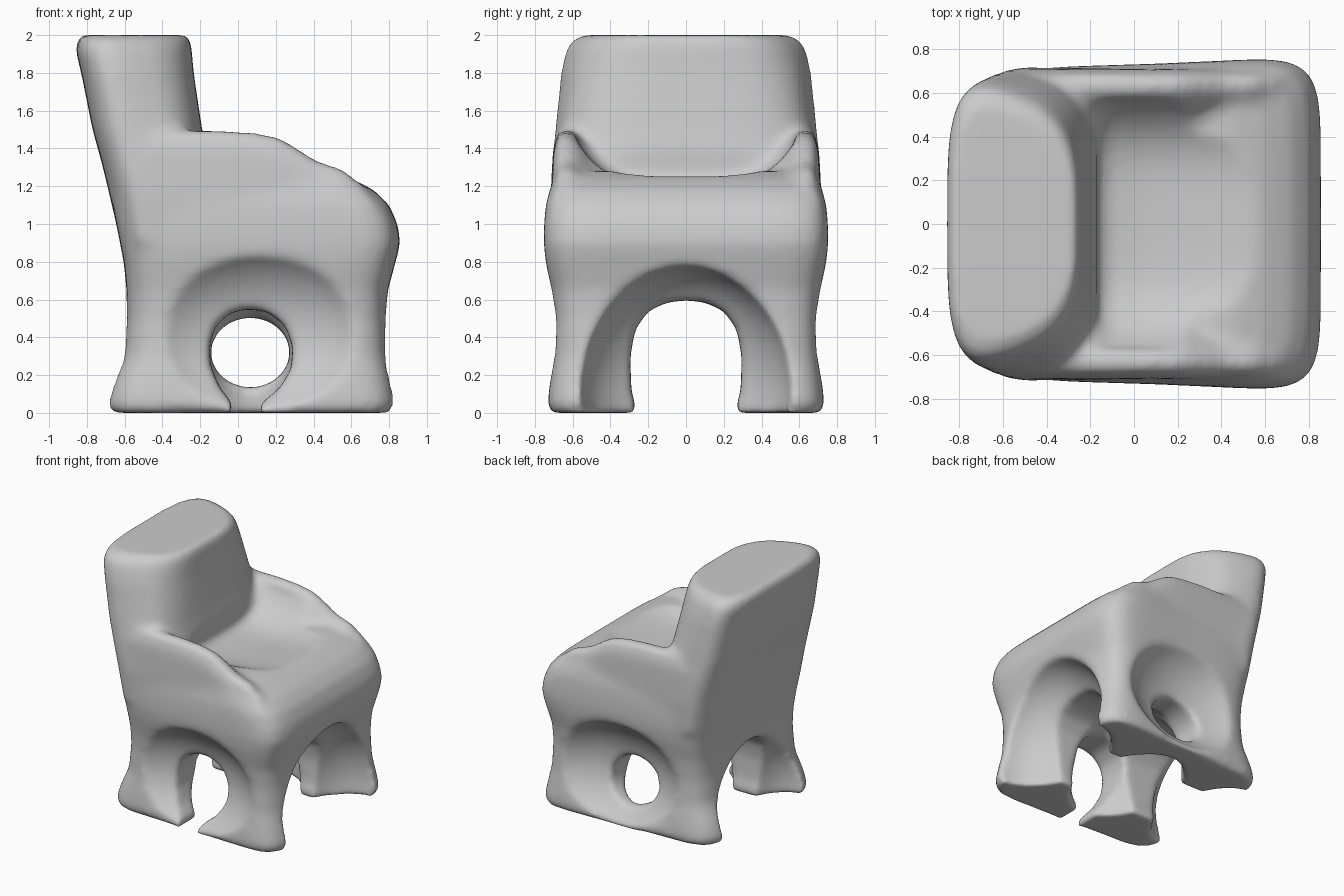
import bpy, bmesh, math
from mathutils import Vector

if "Cube" in bpy.data.objects:
    bpy.data.objects.remove(bpy.data.objects["Cube"])


def loft(bm, rings):
    """Skin a list of equally long point rings and cap both ends."""
    loops = [[bm.verts.new(p) for p in r] for r in rings]
    n = len(loops[0])
    for a, b in zip(loops, loops[1:]):
        for i in range(n):
            j = (i + 1) % n
            bm.faces.new((a[i], a[j], b[j], b[i]))
    bm.faces.new(loops[0][::-1])
    bm.faces.new(loops[-1])


def section(z, x0, x1, hw, power, taper=0.0, n=64):
    """Rounded rectangle at height z, optionally narrower towards +x."""
    pts = []
    for i in range(n):
        a = 2 * math.pi * i / n
        c, s = math.cos(a), math.sin(a)
        u = math.copysign(abs(c) ** (2 / power), c)
        v = math.copysign(abs(s) ** (2 / power), s)
        k = 1 - taper * ((u + 1) / 2) ** 2
        pts.append(Vector(((x0 + x1) / 2 + u * (x1 - x0) / 2, v * hw * k, z)))
    return pts


def to_object(bm, name, cutter=False):
    bmesh.ops.recalc_face_normals(bm, faces=bm.faces)
    me = bpy.data.meshes.new(name)
    bm.to_mesh(me)
    bm.free()
    ob = bpy.data.objects.new(name, me)
    bpy.context.collection.objects.link(ob)
    if cutter:
        ob.hide_render = True
        ob.display_type = 'WIRE'
    return ob


def tunnel(name, profile, span, axis):
    """Straight cutter: a profile pushed along x or y."""
    bm = bmesh.new()
    loft(bm, [[Vector((p, u, z) if axis == 'X' else (u, p, z)) for u, z in profile]
              for p in span])
    return to_object(bm, name, True)


def ellipsoid(name, centre, radii):
    """Ellipsoid cutter for scooped surfaces."""
    bm = bmesh.new()
    bmesh.ops.create_uvsphere(bm, u_segments=48, v_segments=24, radius=1)
    for v in bm.verts:
        v.co = Vector([c + r * k for c, r, k in zip(centre, radii, v.co)])
    return to_object(bm, name, True)


bm = bmesh.new()

# Lower body: feet up to the seat (z, back x, front x, rear half width)
loft(bm, [section(z, a, b, w, 7, -.08) for z, a, b, w in [
    (0, -.69, .83, .69), (.05, -.705, .85, .70), (.15, -.675, .83, .69),
    (.3, -.61, .80, .67), (.5, -.59, .79, .665), (.65, -.59, .795, .68),
    (.8, -.605, .835, .71), (.9, -.625, .86, .72), (1.0, -.645, .845, .718),
    (1.1, -.665, .80, .71), (1.18, -.68, .72, .69), (1.24, -.69, .60, .67),
    (1.28, -.69, .46, .65)]])

# Backrest leaning to the rear
loft(bm, [section(z, a, b, w, 3.9, t) for z, a, b, w, t in [
    (.9, -.62, -.15, .72, .1), (1.15, -.68, -.10, .73, .1),
    (1.3, -.715, -.15, .725, .12), (1.5, -.77, -.19, .71, .18),
    (1.8, -.83, -.235, .685, .28), (1.92, -.86, -.245, .66, .32),
    (1.97, -.855, -.25, .63, .34), (2.0, -.83, -.265, .57, .34)]])

# Arm ridges on both sides (x, top z)
for side in (-1, 1):
    rings = []
    for x, top in [(-.5, 1.49), (-.1, 1.49), (.1, 1.475), (.22, 1.45), (.32, 1.39),
                   (.42, 1.325), (.55, 1.285), (.66, 1.2), (.73, 1.1)]:
        low = min(1.27, top - .15)
        rings.append([Vector((x, side * y, z)) for y, z in [
            (.71, .9), (.715, 1.15), (.705, top - .1), (.68, top - .01), (.63, top + .015),
            (.57, top - .02), (.49, max(low, top - .12)), (.36, low - .01), (.34, .9)]])
    loft(bm, rings)

chair = to_object(bm, "armchair")

# Leg opening running front to back, scooped diagonally at both ends
arch = [(-.26, -.2), (-.265, .03), (-.29, .12), (-.295, .3), (-.27, .44), (-.2, .54), (-.1, .585), (0, .597)]
arch += [(-y, z) for y, z in arch[-2::-1]]
cutters = [
    tunnel("front_arch_cutter", arch, (-1, 1), 'X'),
    ellipsoid("front_scoop_cutter", (.87, 0, .14), (.46, .56, .64)),
    ellipsoid("back_scoop_cutter", (-.68, 0, .1), (.3, .5, .55))]

# Near side: arch open at the floor
cutters.append(tunnel(
    "side_arch_cutter",
    [(-.02, -.1), (-.03, .05), (-.1, .14), (-.145, .25), (-.15, .36), (-.12, .46),
     (-.04, .53), (.05, .55), (.16, .535), (.25, .46), (.29, .35), (.28, .23),
     (.22, .13), (.12, .05), (.11, -.1)], (0, -1), 'Y'))

# Far side: round hole above a floor rail
hole = [(.065 + .21 * math.cos(a), .32 + .185 * math.sin(a))
        for a in [2 * math.pi * i / 24 for i in range(24)]]
cutters.append(tunnel("side_hole_cutter", hole, (0, 1), 'Y'))

# Concave scoop around each side opening
for label, s in (("near", -1), ("far", 1)):
    cutters.append(ellipsoid(label + "_side_scoop_cutter", (.09, s * .98, .42), (.68, .45, .5)))

# Vaulted hollow under the seat that thins the side walls
cutters.append(ellipsoid("underside_cutter", (.07, 0, .06), (.34, .51, .58)))

# Seat trough between the arms (x, lowest z)
ys = [-.57 + 1.14 * i / 20 for i in range(21)]
bm = bmesh.new()
loft(bm, [[Vector((x, y, z + .27 * (abs(y) / .6) ** 4)) for y in ys]
          + [Vector((x, .57, 1.75)), Vector((x, -.57, 1.75))]
          for x, z in [(-.17, 1.25), (-.1, 1.21), (.05, 1.2), (.2, 1.205), (.35, 1.225), (.5, 1.25), (.65, 1.27)]])
cutters.append(to_object(bm, "seat_trough_cutter", True))


def remesh(size):
    m = chair.modifiers.new("remesh", 'REMESH')
    m.mode = 'VOXEL'
    m.voxel_size = size
    m.use_smooth_shade = True


# Fuse the parts, cut the openings, then soften everything
remesh(.025)
for c in cutters:
    m = chair.modifiers.new(c.name, 'BOOLEAN')
    m.operation = 'DIFFERENCE'
    m.solver = 'EXACT'
    m.object = c
remesh(.02)
m = chair.modifiers.new("soften", 'SMOOTH')
m.factor = .5
m.iterations = 18
